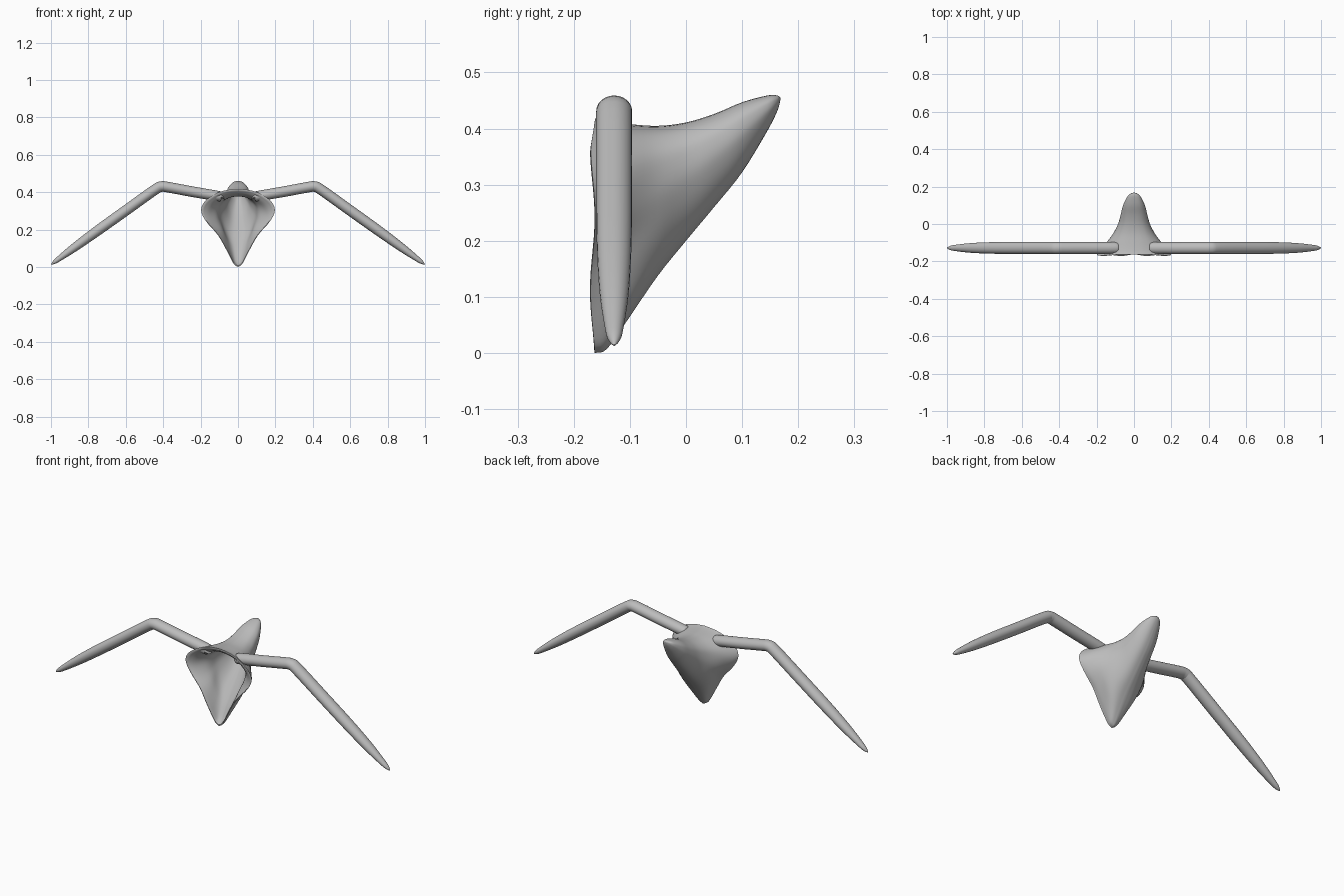
import bpy
import math
from mathutils import Vector

cube = bpy.data.objects.get("Cube")
if cube:
    bpy.data.objects.remove(cube, do_unlink=True)

grey = bpy.data.materials.new("mid grey")
grey.use_nodes = True
grey.diffuse_color = (0.5, 0.5, 0.5, 1)
grey.node_tree.nodes["Principled BSDF"].inputs["Base Color"].default_value = (0.5, 0.5, 0.5, 1)


def smooth_path(points, steps):
    """Catmull-Rom interpolation through tuples of any length."""
    pts = [Vector(p) for p in points]
    pts = [2 * pts[0] - pts[1]] + pts + [2 * pts[-1] - pts[-2]]
    out = []
    for a, b, c, d in zip(pts, pts[1:], pts[2:], pts[3:]):
        for i in range(steps):
            t = i / steps
            out.append(0.5 * (2 * b + (c - a) * t + (2 * a - 5 * b + 4 * c - d) * t * t
                              + (3 * b - a - 3 * c + d) * t ** 3))
    return out + [pts[-2]]


def loft(name, rings):
    """Skin a list of equal rings and cap both ends."""
    n = len(rings[0])
    verts = [v for ring in rings for v in ring]
    faces = [(r * n + i, r * n + (i + 1) % n, (r + 1) * n + (i + 1) % n, (r + 1) * n + i)
             for r in range(len(rings) - 1) for i in range(n)]
    last = (len(rings) - 1) * n
    faces += [tuple(reversed(range(n))), tuple(range(last, last + n))]
    mesh = bpy.data.meshes.new(name)
    mesh.from_pydata(verts, [], faces)
    mesh.materials.append(grey)
    obj = bpy.data.objects.new(name, mesh)
    bpy.context.collection.objects.link(obj)
    bpy.ops.object.select_all(action="DESELECT")
    obj.select_set(True)
    bpy.context.view_layer.objects.active = obj
    bpy.ops.object.mode_set(mode="EDIT")
    bpy.ops.mesh.select_all(action="SELECT")
    bpy.ops.mesh.normals_make_consistent(inside=False)
    bpy.ops.object.mode_set(mode="OBJECT")
    bpy.ops.object.shade_smooth_by_angle(angle=math.radians(60))


def section(points):
    """Closed symmetric section: width fraction against height fraction."""
    half = smooth_path(points, 4)
    return [(w, t) for w, t in half] + [(-w, t) for w, t in half[-2:0:-1]]


# Hood sections: flared at the front edge, rounded further back
flared = section([(0, 0), (.1, .03), (.2, .11), (.34, .24), (.55, .41), (.86, .58),
                  (1, .72), (.9, .84), (.6, .94), (.3, .985), (0, 1)])
rounded = section([(0, 0), (.32, .03), (.56, .1), (.76, .22), (.91, .37), (1, .54),
                   (.98, .7), (.88, .83), (.64, .935), (.34, .985), (0, 1)])

# Hood stations: y, half width, bottom, top
outer = [(.168, .002, .45, .455), (.163, .018, .432, .459), (.145, .036, .396, .459),
         (.1, .058, .322, .447), (.05, .071, .26, .426), (0, .085, .2, .411),
         (-.05, .111, .138, .405), (-.1, .15, .065, .408), (-.14, .182, .008, .413),
         (-.162, .197, 0, .418)]
inner = [(-.163, .191, .007, .411), (-.14, .155, .025, .39), (-.1, .115, .09, .378),
         (-.05, .094, .16, .38), (0, .07, .225, .385), (.05, .05, .29, .395),
         (.09, .025, .35, .405), (.1, .002, .377, .38)]


def hood_ring(station):
    y, width, low, high = station
    lip = max(0, -y - .12) / .042       # wavy front edge
    mix = min(1, max(0, (y + .163) / .13))
    mix = mix * mix * (3 - 2 * mix)
    ring = []
    for (w1, t1), (w2, t2) in zip(flared, rounded):
        w, t = w1 + (w2 - w1) * mix, t1 + (t2 - t1) * mix
        wave = math.cos(math.pi * (t - .26) / .64) ** 2 * min(1, 8 * (1 - t))
        ring.append((width * w, y - .008 * lip * wave, low + (high - low) * t))
    return ring


loft("hood", [hood_ring(s) for s in smooth_path(outer, 4) + smooth_path(inner, 4)])

# Long bent limbs: x, z, radius
limb = [(.084, .375, .012), (.089, .376, .025), (.105, .379, .031), (.24, .402, .032),
        (.37, .426, .032), (.41, .43, .032), (.445, .413, .032), (.6, .302, .032),
        (.75, .195, .031), (.87, .108, .026), (.96, .042, .016), (.985, .024, .01),
        (.998, .014, .002)]
for name, side in (("left_limb", 1), ("right_limb", -1)):
    path = smooth_path(limb, 4)
    rings = []
    for i, (x, z, r) in enumerate(path):
        a, b = path[max(i - 1, 0)], path[min(i + 1, len(path) - 1)]
        along = Vector((b[0] - a[0], b[1] - a[1])).normalized()
        ring = []
        for k in range(24):
            ang = 2 * math.pi * k / 24
            out = .88 * r * math.sin(ang)
            ring.append((side * (x - along[1] * out), -.128 + r * math.cos(ang), z + along[0] * out))
        rings.append(ring)
    loft(name, rings)
